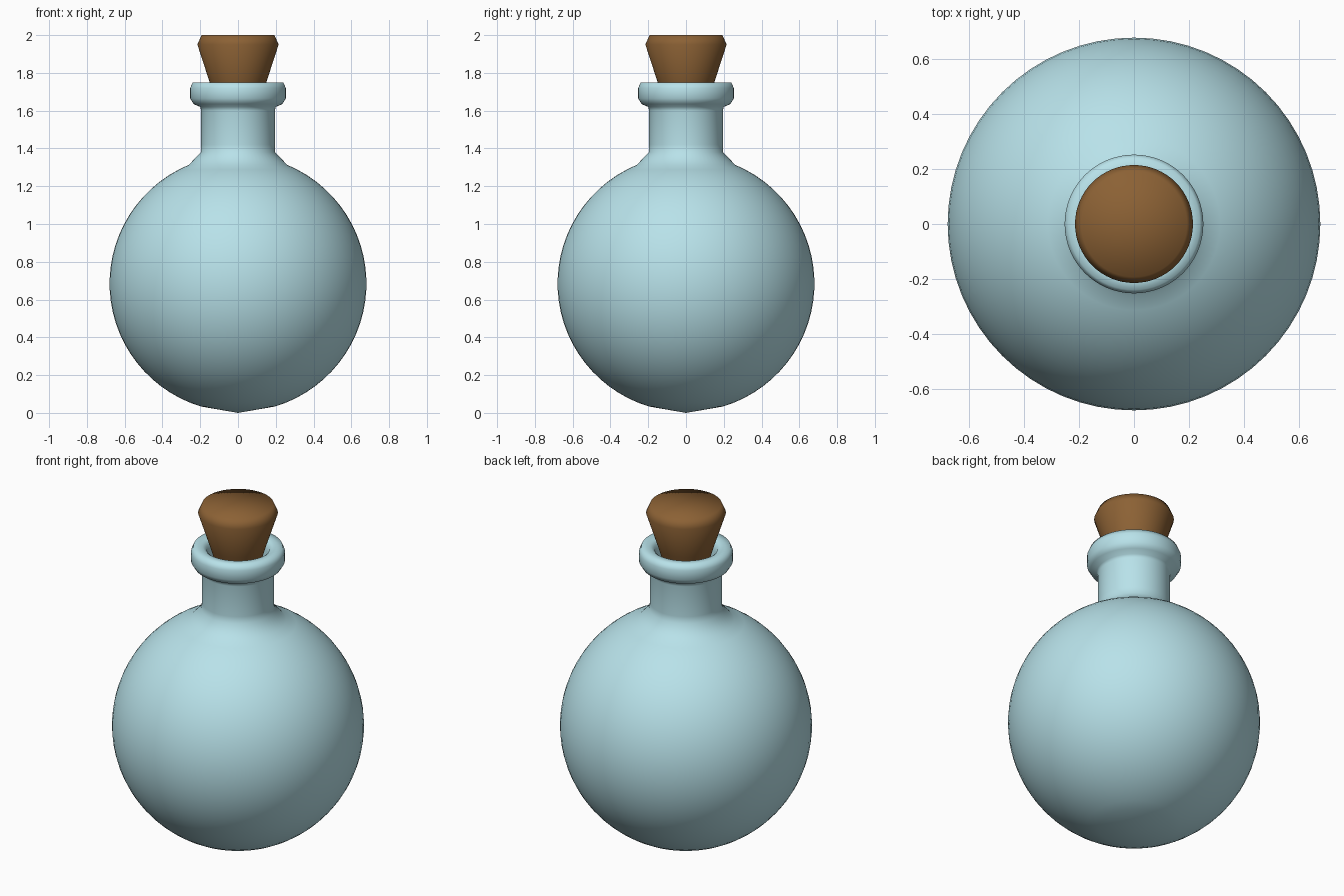
import bpy, bmesh
from math import sin, cos, pi, radians

if "Cube" in bpy.data.objects:
    bpy.data.objects.remove(bpy.data.objects["Cube"])

SEGMENTS = 64


def material(name, rgb):
    m = bpy.data.materials.new(name)
    m.diffuse_color = (*rgb, 1)
    m.use_nodes = True
    m.node_tree.nodes["Principled BSDF"].inputs["Base Color"].default_value = m.diffuse_color
    return m


def lathe(name, profile, mat):
    """Spin an (r, z) profile around the z axis into a smooth object."""
    bm = bmesh.new()
    verts = [bm.verts.new((r, 0, z)) for r, z in profile]
    edges = [bm.edges.new(pair) for pair in zip(verts, verts[1:])]
    bmesh.ops.spin(bm, geom=verts + edges, cent=(0, 0, 0), axis=(0, 0, 1),
                   angle=2 * pi, steps=SEGMENTS, use_duplicate=False)
    bmesh.ops.remove_doubles(bm, verts=bm.verts, dist=1e-4)
    bmesh.ops.recalc_face_normals(bm, faces=bm.faces)
    for f in bm.faces:
        f.smooth = True
    mesh = bpy.data.meshes.new(name)
    bm.to_mesh(mesh)
    bm.free()
    mesh.materials.append(mat)
    obj = bpy.data.objects.new(name, mesh)
    bpy.context.collection.objects.link(obj)
    return obj


glass = material("glass", (0.48, 0.76, 0.82))
cork = material("cork", (0.26, 0.12, 0.035))

# Bottle: round body, neck, rolled lip and inner neck wall
R, CZ = 0.68, 0.685
start, end, steps = radians(-73.3), radians(67.5), 28
body = [(R * cos(a), CZ + R * sin(a))
        for a in (start + (end - start) * i / steps for i in range(steps + 1))]
neck = [(0.197, 1.38), (0.195, 1.42), (0.195, 1.60)]
lip = [(0.20, 1.62), (0.235, 1.635), (0.253, 1.665), (0.253, 1.72),
       (0.24, 1.75), (0.19, 1.75), (0.17, 1.735), (0.16, 1.70)]
inside = [(0.155, 1.62), (0.155, 1.42), (0, 1.42)]
lathe("bottle", [(0, 0)] + body + neck + lip + inside, glass)

# Tapered stopper with a chamfered top
lathe("stopper", [(0, 1.50), (0.07, 1.50), (0.085, 1.53), (0.15, 1.75),
                  (0.215, 1.95), (0.193, 2.0), (0, 2.0)], cork)
